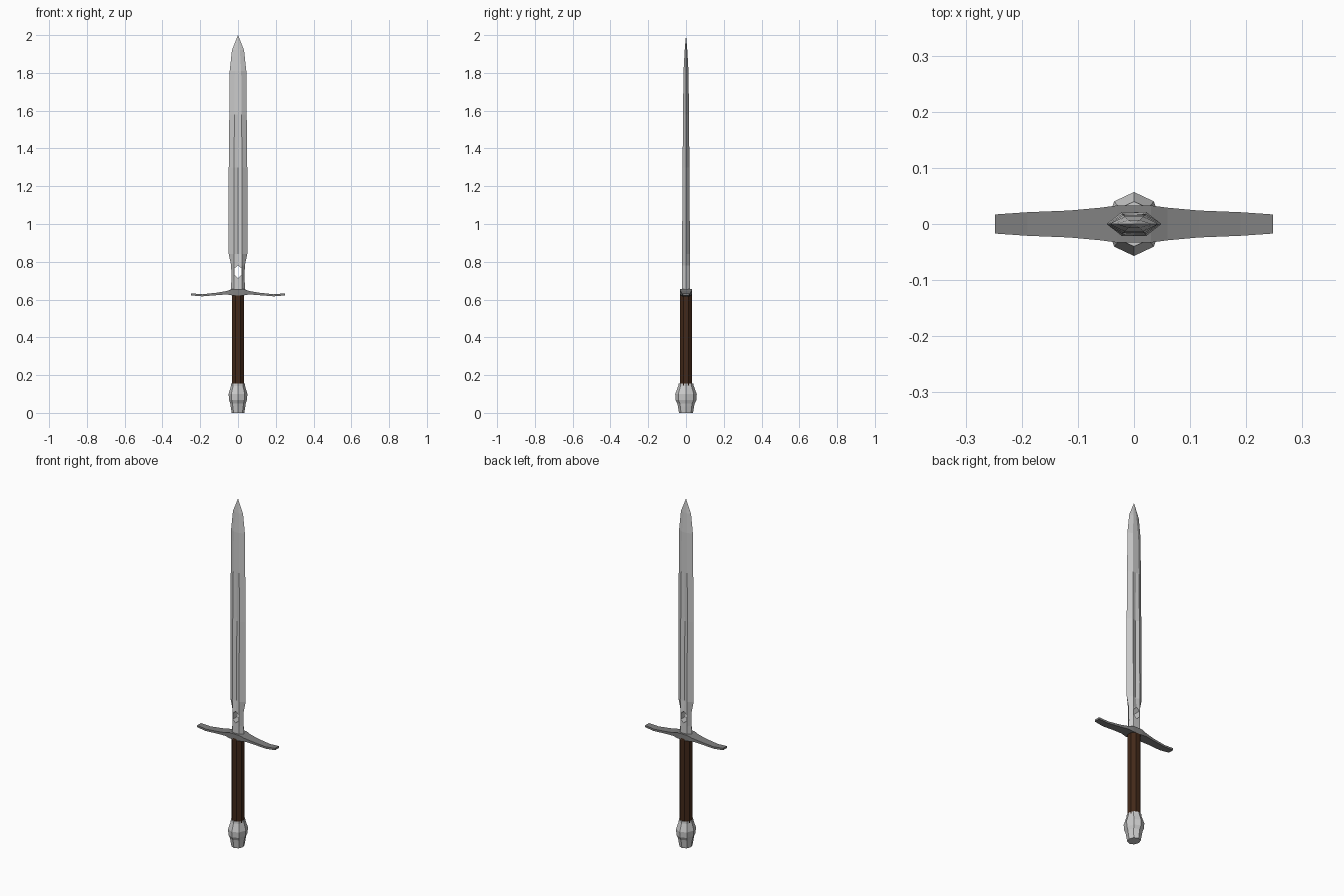
import bpy, bmesh, math

if "Cube" in bpy.data.objects:
    bpy.data.objects.remove(bpy.data.objects["Cube"])


def material(name, color):
    m = bpy.data.materials.new(name)
    m.diffuse_color = (*color, 1)
    m.use_nodes = True
    m.node_tree.nodes["Principled BSDF"].inputs["Base Color"].default_value = m.diffuse_color
    return m


def loft(name, rings, mat=None):
    """Skin equal-length rings of 3D points, capping both ends."""
    bm = bmesh.new()
    loops = [[bm.verts.new(p) for p in ring] for ring in rings]
    n = len(loops[0])
    for a, b in zip(loops, loops[1:]):
        for i in range(n):
            j = (i + 1) % n
            bm.faces.new((a[i], a[j], b[j], b[i]))
    bm.faces.new(loops[0])
    bm.faces.new(loops[-1])
    bmesh.ops.remove_doubles(bm, verts=bm.verts, dist=1e-5)
    bmesh.ops.recalc_face_normals(bm, faces=bm.faces)
    me = bpy.data.meshes.new(name)
    bm.to_mesh(me)
    bm.free()
    ob = bpy.data.objects.new(name, me)
    bpy.context.collection.objects.link(ob)
    if mat:
        me.materials.append(mat)
    return ob


def octagon(rx, ry, z, turn=0.0):
    return [(rx * math.cos(math.tau * i / 8 + turn),
             ry * math.sin(math.tau * i / 8 + turn), z) for i in range(8)]


def blade_ring(z, w, r, t, g):
    """Edge half-width w, ridge offset r, half-thickness t, centre depth g."""
    return [(w, 0, z), (r, t, z), (0, g, z), (-r, t, z),
            (-w, 0, z), (-r, -t, z), (0, -g, z), (r, -t, z)]


# Blade with a shallow central groove and a pointed tip
blade = loft("blade", [blade_ring(*s) for s in [
    (0.635, 0.040, 0.022, 0.021, 0.021),
    (0.70, 0.035, 0.021, 0.021, 0.021),
    (0.78, 0.036, 0.021, 0.021, 0.021),
    (0.84, 0.049, 0.022, 0.021, 0.013),
    (1.30, 0.049, 0.021, 0.018, 0.011),
    (1.58, 0.046, 0.019, 0.016, 0.016),
    (1.81, 0.044, 0.017, 0.013, 0.013),
    (1.92, 0.032, 0.010, 0.007, 0.007),
    (2.00, 0, 0, 0, 0)]])

# Hexagonal hole through the base of the blade
hole = loft("hole_cutter", [
    [(0.021 * math.sin(math.tau * i / 6), y, 0.748 + 0.034 * math.cos(math.tau * i / 6))
     for i in range(6)] for y in (-0.1, 0.1)])
hole.hide_render = True
hole.hide_viewport = True
cut = blade.modifiers.new("hole", 'BOOLEAN')
cut.operation = 'DIFFERENCE'
cut.solver = 'EXACT'
cut.object = hole

# Crossguard: half profile (x, half depth, bottom z, top z), mirrored
half = [(0.03, 0.033, 0.622, 0.655), (0.06, 0.029, 0.627, 0.645),
        (0.115, 0.024, 0.623, 0.636), (0.19, 0.021, 0.617, 0.628),
        (0.248, 0.017, 0.622, 0.633)]
profile = [(-x, d, a, b) for x, d, a, b in reversed(half)] + half
loft("crossguard", [[(x, -d, a), (x, d, a), (x, d, b), (x, -d, b)]
                    for x, d, a, b in profile],
     material("dark_steel", (0.22, 0.22, 0.22)))

# Octagonal grip
r = 0.033 / math.cos(math.pi / 8)
loft("grip", [octagon(r, r, z, math.pi / 8) for z in (0.145, 0.63)],
     material("dark_leather", (0.055, 0.022, 0.01)))

# Faceted pommel
loft("pommel", [octagon(rx, ry, z) for rx, ry, z in [
    (0.033, 0.037, 0.0), (0.039, 0.043, 0.035), (0.041, 0.046, 0.05),
    (0.047, 0.056, 0.068), (0.050, 0.057, 0.10),
    (0.037, 0.041, 0.143), (0.037, 0.040, 0.155)]])
